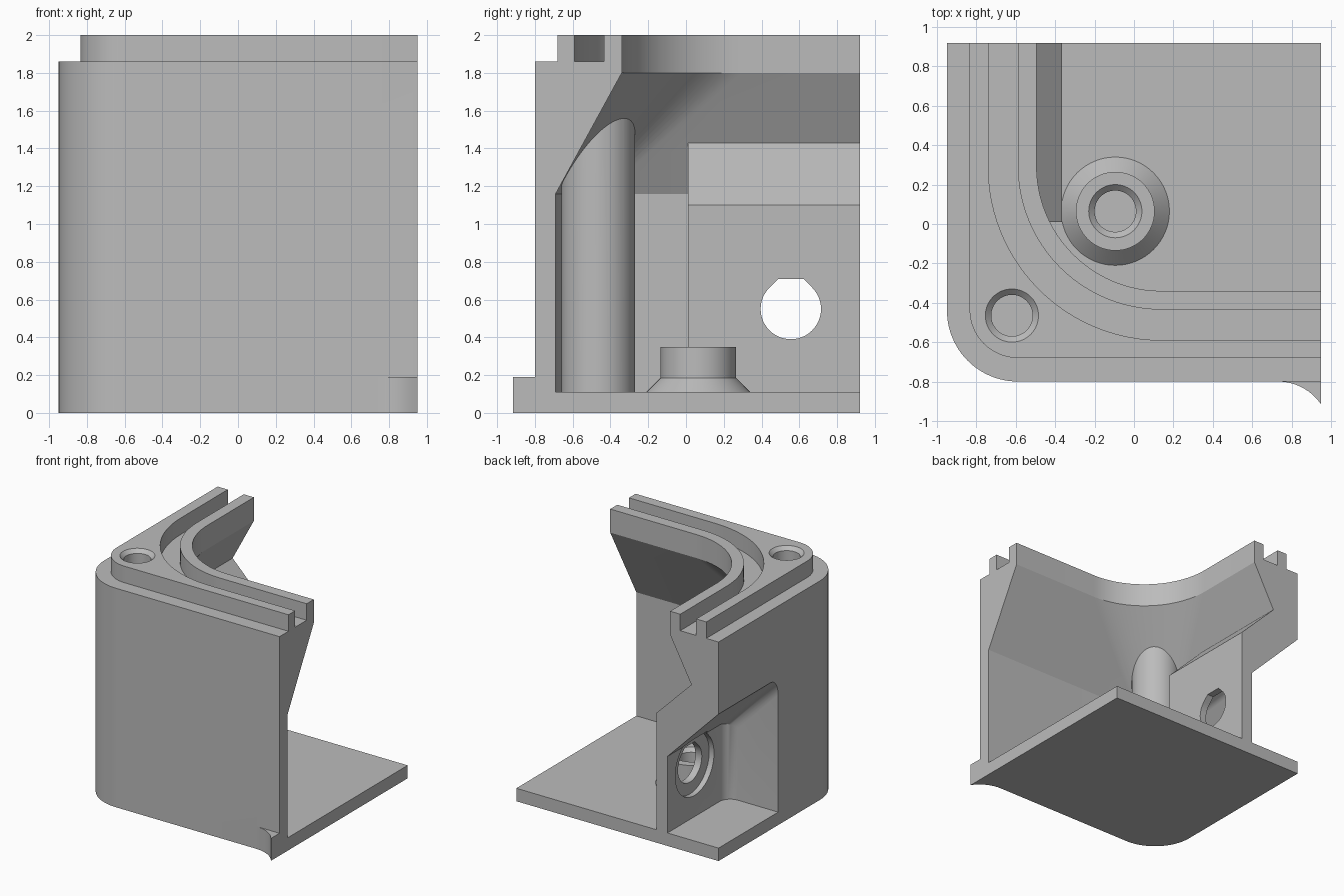
import bpy, bmesh, math
from mathutils import Vector

if "Cube" in bpy.data.objects:
    bpy.data.objects.remove(bpy.data.objects["Cube"], do_unlink=True)

grey = bpy.data.materials.new("plain_grey")
grey.use_nodes = True
grey.diffuse_color = (0.5, 0.5, 0.5, 1)
grey.node_tree.nodes["Principled BSDF"].inputs["Base Color"].default_value = (0.5, 0.5, 0.5, 1)


def loft(name, loops):
    """Closed solid through stacked loops with equal point counts."""
    bm = bmesh.new()
    rings = [[bm.verts.new(p) for p in loop] for loop in loops]
    n = len(rings[0])
    for a, b in zip(rings, rings[1:]):
        for i in range(n):
            j = (i + 1) % n
            bm.faces.new((a[i], a[j], b[j], b[i]))
    bm.faces.new(rings[0])
    bm.faces.new(rings[-1])
    bmesh.ops.recalc_face_normals(bm, faces=bm.faces)
    mesh = bpy.data.meshes.new(name)
    bm.to_mesh(mesh)
    bm.free()
    mesh.materials.append(grey)
    obj = bpy.data.objects.new(name, mesh)
    bpy.context.collection.objects.link(obj)
    return obj


def prism(name, pts, lo, hi, axis="z"):
    place = {"x": lambda u, v, w: (w, u, v),
             "y": lambda u, v, w: (u, w, v),
             "z": lambda u, v, w: (u, v, w)}[axis]
    return loft(name, [[place(u, v, w) for u, v in pts] for w in (lo, hi)])


def circle(cx, cy, r, n=64):
    return [(cx + r * math.cos(2 * math.pi * i / n), cy + r * math.sin(2 * math.pi * i / n))
            for i in range(n)]


def turned(name, cx, cy, rings):
    """Round part from (radius, height) pairs."""
    return loft(name, [[(x, y, z) for x, y in circle(cx, cy, r)] for r, z in rings])


def corner(x, y, r, ex=0.95, ey=0.92, n=24):
    """Plan outline with a rounded corner at (x, y), running on to ex and ey."""
    arc = [(x + r - r * math.cos(t), y + r - r * math.sin(t))
           for t in (math.pi / 2 * i / n for i in range(n + 1))]
    return [(ex, ey), (x, ey)] + arc + [(ex, y)]


def at(pts, z):
    return [(x, y, z) for x, y in pts]


def combine(obj, other, operation):
    mod = obj.modifiers.new(operation.lower(), "BOOLEAN")
    mod.operation, mod.solver, mod.object = operation, "EXACT", other
    bpy.context.view_layer.objects.active = obj
    bpy.ops.object.modifier_apply(modifier=mod.name)
    bpy.data.objects.remove(other, do_unlink=True)


# Outer block with the stepped rim
shell = loft("corner_housing", [at(corner(-0.95, -0.80, 0.36), 0),
                                at(corner(-0.95, -0.80, 0.36), 1.86),
                                at(corner(-0.835, -0.68, 0.245), 1.86),
                                at(corner(-0.835, -0.68, 0.245), 2)])

# Interior: straight lower walls, sloped overhang, upright lip
wall = corner(-0.84, -0.69, 0.25, 1.3, 1.3)
lip = corner(-0.495, -0.34, 0.635, 1.3, 1.3)
combine(shell, loft("interior_cutter", [at(wall, 0.11), at(wall, 1.16),
                                        at(lip, 1.80), at(lip, 2.2)]), "DIFFERENCE")

# Seal groove in the rim
outer = corner(-0.74, -0.59, 0.88, 1.3, 1.3)[1:]
inner = corner(-0.59, -0.435, 0.73, 1.3, 1.3)[1:]
combine(shell, prism("groove_cutter", outer + inner[::-1], 1.86, 2.2), "DIFFERENCE")

# Socket housing bulging into the interior
bulge = [(-0.90, 0.05), (-0.365, 0.05), (-0.365, 1.10), (-0.90, 1.635)]
combine(shell, prism("socket_housing", bulge, 0.01, 0.92, "y"), "UNION")

# Screw post in the corner
combine(shell, turned("corner_post", -0.62, -0.465, [(0.195, 0.05), (0.195, 1.75)]), "UNION")

# Flared foot at the open end of the front wall
R = 0.268
flare = [(0.95 - 0.22 * (1 - i / 10), -0.80 - R + math.sqrt(R * R - (0.22 * i / 10) ** 2))
         for i in range(11)]
combine(shell, prism("flared_foot", flare + [(0.95, -0.75), (0.73, -0.75)], 0, 0.19), "UNION")

# Outside pocket with softened front corners
pocket = prism("pocket_cutter", [(-1.10, 0.11), (-0.47, 0.11), (-0.47, 0.76), (-1.10, 1.40)],
               0.12, 1.2, "y")
bm = bmesh.new()
bm.from_mesh(pocket.data)
soft = []
for e in bm.edges:
    a, b = (v.co for v in e.verts)
    mid = (a + b) / 2
    if max(a.y, b.y) < 0.2 and mid.z > 0.2 and mid.x > -1:
        soft.append(e)
bmesh.ops.bevel(bm, geom=soft, offset=0.1, segments=8, profile=0.5, affect="EDGES")
bm.to_mesh(pocket.data)
bm.free()
combine(shell, pocket, "DIFFERENCE")


def teardrop(cy, cz, r, n=36):
    """Round hole outline with a flat-topped roof at 45 degrees."""
    pts = []
    for i in range(n + 1):
        t = math.radians(135 + 270 * i / n)
        pts.append((cy + r * math.cos(t), cz + r * math.sin(t)))
    w = r * (math.sqrt(2) - 1)
    return pts + [(cy + w, cz + r), (cy - w, cz + r)]


# Socket hole with its counterbore
combine(shell, prism("socket_hole", teardrop(0.555, 0.55, 0.16), -0.8, -0.2, "x"), "DIFFERENCE")
combine(shell, prism("socket_recess", teardrop(0.555, 0.55, 0.26), -0.6, -0.425, "x"), "DIFFERENCE")

# Screw hole through the rim into the post
combine(shell, turned("screw_hole", -0.62, -0.465,
                      [(0.105, 1.3), (0.105, 1.97), (0.135, 2.0), (0.135, 2.1)]), "DIFFERENCE")

# Floor boss with a conical base and a blind hole
boss = turned("floor_boss", -0.095, 0.065,
              [(0.275, 0.11), (0.20, 0.185), (0.20, 0.35), (0.135, 0.35),
               (0.105, 0.32), (0.105, 0.12)])

# Smooth curves, sharp edges
for obj in (shell, boss):
    bpy.ops.object.select_all(action="DESELECT")
    obj.select_set(True)
    bpy.context.view_layer.objects.active = obj
    bpy.ops.object.shade_smooth_by_angle(angle=math.radians(25))
